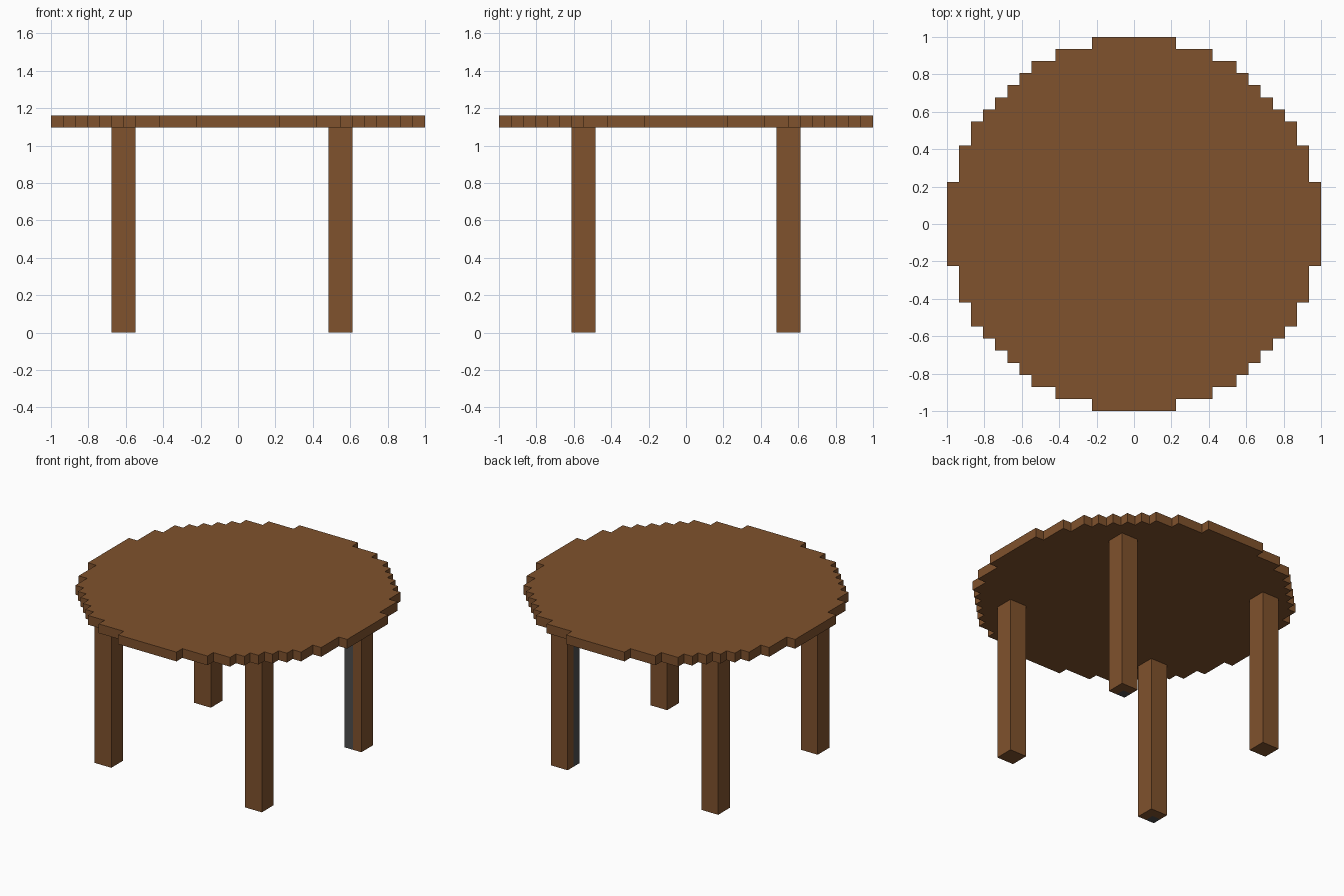
import bpy, bmesh, math

if "Cube" in bpy.data.objects:
    bpy.data.objects.remove(bpy.data.objects["Cube"])

V = 2 / 31            # one block of the stepped grid
LEG_H = 17 * V


def material(name, rgb):
    m = bpy.data.materials.new(name)
    m.diffuse_color = (*rgb, 1)
    m.use_nodes = True
    m.node_tree.nodes["Principled BSDF"].inputs["Base Color"].default_value = m.diffuse_color
    return m


brown = material("brown wood", (0.215, 0.084, 0.026))
grey = material("dark grey", (0.075, 0.075, 0.075))


def finish(name, bm, mats):
    bmesh.ops.recalc_face_normals(bm, faces=bm.faces[:])
    me = bpy.data.meshes.new(name)
    bm.to_mesh(me)
    bm.free()
    for m in mats:
        me.materials.append(m)
    ob = bpy.data.objects.new(name, me)
    bpy.context.collection.objects.link(ob)
    return ob


def prism(name, pts, z0, z1, mats):
    bm = bmesh.new()
    face = bm.faces.new([bm.verts.new((x, y, z0)) for x, y in pts])
    ext = bmesh.ops.extrude_face_region(bm, geom=[face], use_keep_orig=True)
    top = [g for g in ext["geom"] if isinstance(g, bmesh.types.BMVert)]
    bmesh.ops.translate(bm, verts=top, vec=(0, 0, z1 - z0))
    return finish(name, bm, mats)


# Tabletop: stepped disc, outline made from the grid cells inside a circle
right = []
last = None
for row in range(-15, 16):
    w = (math.floor(math.sqrt(237 - row * row)) + 0.5) * V
    if w != last:
        y = (row - 0.5) * V
        if last is not None:
            right.append((last, y))
        right.append((w, y))
        last = w
right.append((last, 15.5 * V))
outline = right + [(-x, y) for x, y in reversed(right)]
prism("tabletop", outline, LEG_H, LEG_H + V, [brown])


# Legs: two blocks square, split into quarters so single columns can be grey
def leg(name, x0, y0, is_grey):
    bm = bmesh.new()
    bmesh.ops.create_grid(bm, x_segments=2, y_segments=2, size=V)
    bmesh.ops.translate(bm, verts=bm.verts[:], vec=((x0 + 1) * V, (y0 + 1) * V, 0))
    ext = bmesh.ops.extrude_face_region(bm, geom=bm.faces[:], use_keep_orig=True)
    top = [g for g in ext["geom"] if isinstance(g, bmesh.types.BMVert)]
    bmesh.ops.translate(bm, verts=top, vec=(0, 0, LEG_H))
    for f in bm.faces:
        c = f.calc_center_median()
        f.material_index = int(is_grey(c.x / V - x0 < 1, c.y / V - y0 < 1, c.z))
    finish(name, bm, [brown, grey])


leg("front_left_leg", -10.5, -9.5, lambda left, front, z: left and front and z < 0.01)
leg("front_right_leg", 7.5, -9.5, lambda left, front, z: False)
leg("back_left_leg", -10.5, 7.5, lambda left, front, z: False)
# The inner corner column of this leg is grey
leg("back_right_leg", 7.5, 7.5, lambda left, front, z: left and front)
